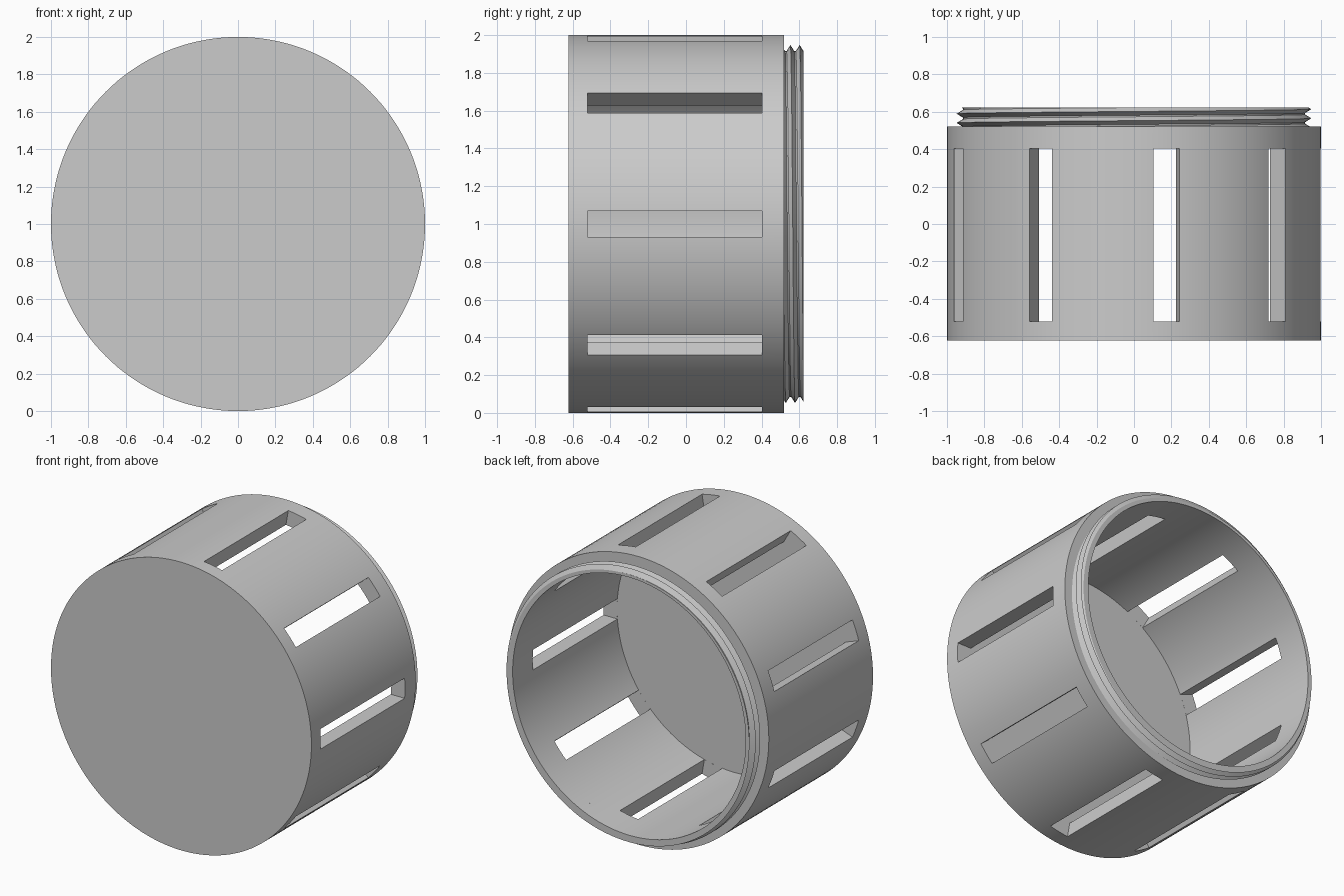
import bpy, bmesh
from math import cos, sin, tau, hypot
from mathutils import Matrix, Vector

SEG = 144
FRONT, FLOOR, SHOULDER, RIM = -0.623, -0.522, 0.52, 0.623
OUTER, BORE = 1.0, 0.895

cube = bpy.data.objects.get("Cube")
if cube:
    bpy.data.objects.remove(cube, do_unlink=True)

grey = bpy.data.materials.new("plain_grey")
grey.use_nodes = True
colour = (0.6, 0.6, 0.6, 1)
grey.diffuse_color = colour
grey.node_tree.nodes["Principled BSDF"].inputs["Base Color"].default_value = colour


def point(radius, angle, y):
    """Point on a ring around the horizontal axis of the cup."""
    return Vector((radius * cos(angle), y, 1 + radius * sin(angle)))


def finish(bm, name):
    bmesh.ops.recalc_face_normals(bm, faces=bm.faces)
    mesh = bpy.data.meshes.new(name)
    bm.to_mesh(mesh)
    bm.free()
    mesh.materials.append(grey)
    obj = bpy.data.objects.new(name, mesh)
    bpy.context.collection.objects.link(obj)
    return obj


def ring(bm, radius, y):
    return [bm.verts.new(point(radius, tau * i / SEG, y)) for i in range(SEG)]


def bridge(bm, a, b):
    for i in range(SEG):
        j = (i + 1) % SEG
        bm.faces.new((a[i], a[j], b[j], b[i]))


def extrude(bm, edges):
    """Extrude an edge loop and return its new edges and vertices."""
    made = bmesh.ops.extrude_edge_only(bm, edges=edges)["geom"]
    return ([g for g in made if isinstance(g, bmesh.types.BMEdge) and g.is_boundary],
            [g for g in made if isinstance(g, bmesh.types.BMVert)])


def smooth(obj):
    bpy.ops.object.select_all(action="DESELECT")
    obj.select_set(True)
    bpy.context.view_layer.objects.active = obj
    bpy.ops.object.shade_smooth_by_angle(angle=0.35)


# Cup: closed front disc, outer wall, shoulder, bore and floor
bm = bmesh.new()
profile = [(OUTER, FRONT), (OUTER, SHOULDER), (BORE, SHOULDER), (BORE, FLOOR)]
rings = [ring(bm, r, y) for r, y in profile]
for a, b in zip(rings, rings[1:]):
    bridge(bm, a, b)
bm.faces.new(rings[0])
bm.faces.new(rings[-1])
cup = finish(bm, "slotted_cup")

# Nine radial slots, starting just at the floor
bm = bmesh.new()
slot_start, slot_end = FLOOR + 0.0005, 0.403
for i in range(9):
    place = (Matrix.Translation((0, 0, 1)) @ Matrix.Rotation(-tau * i / 9, 4, "Y")
             @ Matrix.Translation((0.97, (slot_start + slot_end) / 2, 0))
             @ Matrix.Diagonal((0.3, slot_end - slot_start, 0.14, 1)))
    bmesh.ops.create_cube(bm, size=1, matrix=place)
cutter = finish(bm, "slot_cutter")
cutter.hide_render = True

cut = cup.modifiers.new("slots", "BOOLEAN")
cut.operation = "DIFFERENCE"
cut.solver = "EXACT"
cut.object = cutter
bpy.context.view_layer.objects.active = cup
cup.select_set(True)
bpy.ops.object.modifier_apply(modifier=cut.name)
bpy.data.objects.remove(cutter, do_unlink=True)
smooth(cup)

# Threaded neck: helical V sheet trimmed to the neck length
PITCH, CREST, ROOT = 0.049, 0.948, 0.915
steps = [(0, CREST), (0.42, ROOT), (0.58, ROOT)]
bm = bmesh.new()
path = [(0.565 + PITCH * (turn + s), r) for turn in range(-2, 4) for s, r in steps]
rows = [[bm.verts.new(point(r, tau * i / SEG, y - PITCH * i / SEG))
         for i in range(SEG + 1)] for y, r in path]
for a, b in zip(rows, rows[1:]):
    for i in range(SEG):
        bm.faces.new((a[i], a[i + 1], b[i + 1], b[i]))
bmesh.ops.remove_doubles(bm, verts=bm.verts, dist=0.0001)
for y, side in ((SHOULDER, -1), (RIM, 1)):
    bmesh.ops.bisect_plane(bm, geom=bm.verts[:] + bm.edges[:] + bm.faces[:],
                           plane_co=(0, y, 0), plane_no=(0, side, 0),
                           clear_outer=True, dist=0.00001)

# Flat end rim drawn in to the bore, then the bore wall
end = [e for e in bm.edges if e.is_boundary
       and all(abs(v.co.y - RIM) < 0.0002 for v in e.verts)]
inner, verts = extrude(bm, end)
for v in verts:
    scale = BORE / hypot(v.co.x, v.co.z - 1)
    v.co = (v.co.x * scale, RIM, 1 + (v.co.z - 1) * scale)
for v in extrude(bm, inner)[1]:
    v.co.y = SHOULDER
smooth(finish(bm, "threaded_neck"))
